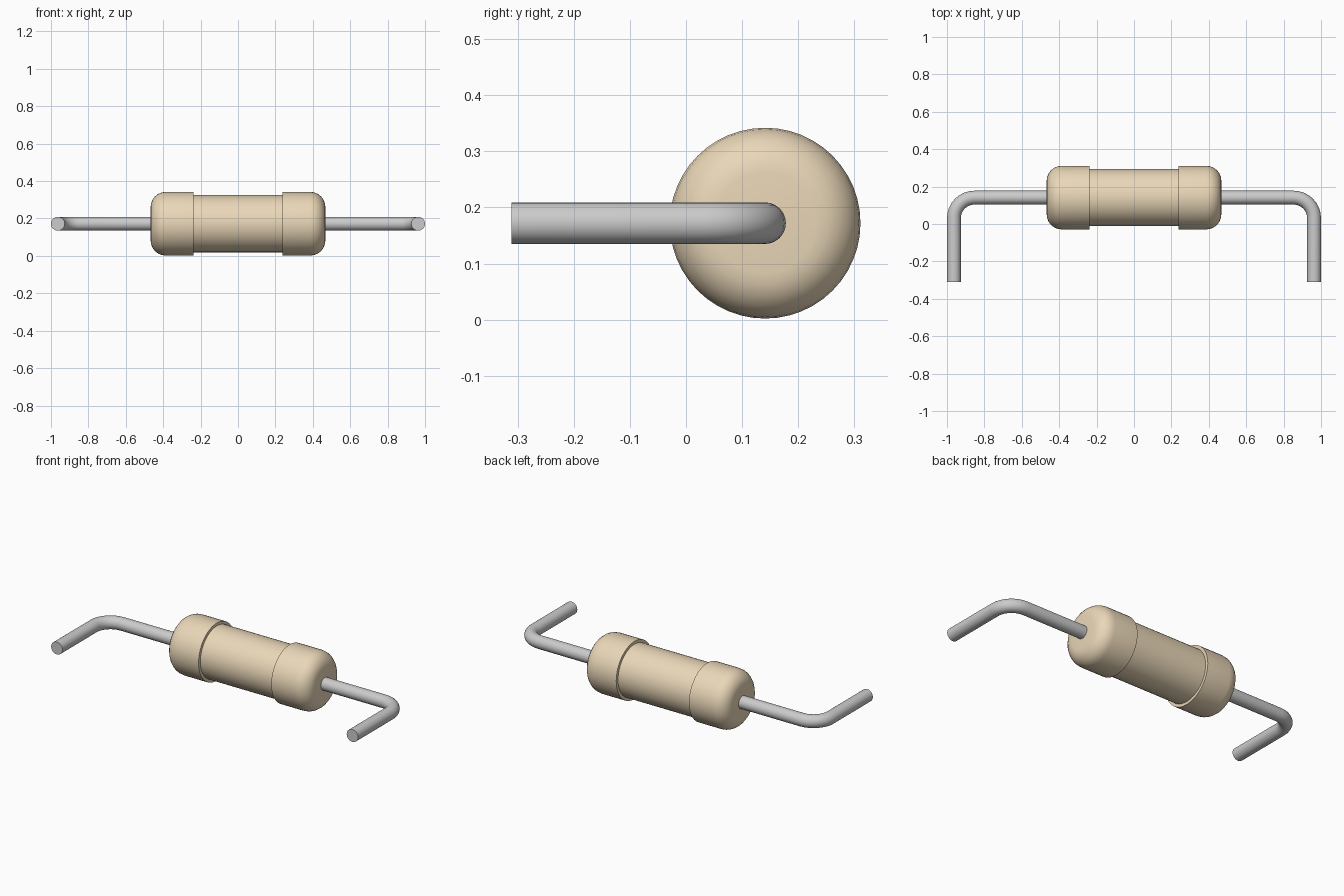
import bpy, bmesh
from math import sin, cos, pi, radians
from mathutils import Vector, Matrix

if "Cube" in bpy.data.objects:
    bpy.data.objects.remove(bpy.data.objects["Cube"])

AXIS_Y, AXIS_Z = 0.141, 0.172
CAP_R, MID_R, FILLET = 0.17, 0.153, 0.08
CAP_IN, CAP_OUT = 0.237, 0.467
WIRE_R, WIRE_X, BEND_R, WIRE_END = 0.037, 0.963, 0.11, -0.311


def smooth(obj):
    bpy.ops.object.select_all(action='DESELECT')
    obj.select_set(True)
    bpy.context.view_layer.objects.active = obj
    bpy.ops.object.shade_smooth_by_angle(angle=radians(35))


def lathe(name, profile, sides):
    """Revolve (x, radius) points around the resistor axis."""
    bm = bmesh.new()
    verts = [bm.verts.new((x, 0, r)) for x, r in profile]
    edges = [bm.edges.new(p) for p in zip(verts, verts[1:])]
    bmesh.ops.spin(bm, geom=verts + edges, cent=(0, 0, 0), axis=(1, 0, 0),
                   angle=2 * pi, steps=sides, use_merge=True)
    bmesh.ops.remove_doubles(bm, verts=bm.verts, dist=1e-5)
    bmesh.ops.recalc_face_normals(bm, faces=bm.faces)
    mesh = bpy.data.meshes.new(name)
    bm.to_mesh(mesh)
    bm.free()
    obj = bpy.data.objects.new(name, mesh)
    obj.location = (0, AXIS_Y, AXIS_Z)
    bpy.context.collection.objects.link(obj)
    smooth(obj)
    return obj


def sweep(name, path, radius, sides):
    """Round wire along a path lying in a horizontal plane."""
    bm = bmesh.new()
    rings = []
    for i, p in enumerate(path):
        t = (path[min(i + 1, len(path) - 1)] - path[max(i - 1, 0)]).normalized()
        side = t.cross(Vector((0, 0, 1)))
        rings.append([bm.verts.new(p + radius * (cos(a) * side + sin(a) * Vector((0, 0, 1))))
                      for a in (2 * pi * k / sides for k in range(sides))])
    for a, b in zip(rings, rings[1:]):
        for k in range(sides):
            n = (k + 1) % sides
            bm.faces.new((a[k], a[n], b[n], b[k]))
    bm.faces.new(rings[0])
    bm.faces.new(rings[-1])
    bmesh.ops.recalc_face_normals(bm, faces=bm.faces)
    mesh = bpy.data.meshes.new(name)
    bm.to_mesh(mesh)
    bm.free()
    obj = bpy.data.objects.new(name, mesh)
    bpy.context.collection.objects.link(obj)
    smooth(obj)
    return obj


# Ceramic body: narrow middle between two rounded end caps
half = [(CAP_IN, MID_R), (CAP_IN, CAP_R)]
for i in range(7):
    a = pi / 2 * i / 6
    half.append((CAP_OUT - FILLET + FILLET * sin(a), CAP_R - FILLET + FILLET * cos(a)))
half.append((CAP_OUT, 0))
body = lathe("body", [(-x, r) for x, r in reversed(half)] + half, 48)
tan = bpy.data.materials.new("tan_coating")
tan.diffuse_color = (0.82, 0.68, 0.48, 1)
tan.use_nodes = True
tan.node_tree.nodes["Principled BSDF"].inputs["Base Color"].default_value = tan.diffuse_color
body.data.materials.append(tan)

# Bent wire leads, one at each end
for side, label in ((-1, "left"), (1, "right")):
    path = [Vector((side * (CAP_OUT - 0.03), AXIS_Y, AXIS_Z))]
    for i in range(9):
        a = pi / 2 * i / 8
        path.append(Vector((side * (WIRE_X - BEND_R + BEND_R * sin(a)),
                            AXIS_Y - BEND_R + BEND_R * cos(a), AXIS_Z)))
    path.append(Vector((side * WIRE_X, WIRE_END, AXIS_Z)))
    # straight ends: keep end rings square to the wire
    sweep(label + "_lead", path, WIRE_R, 24)
